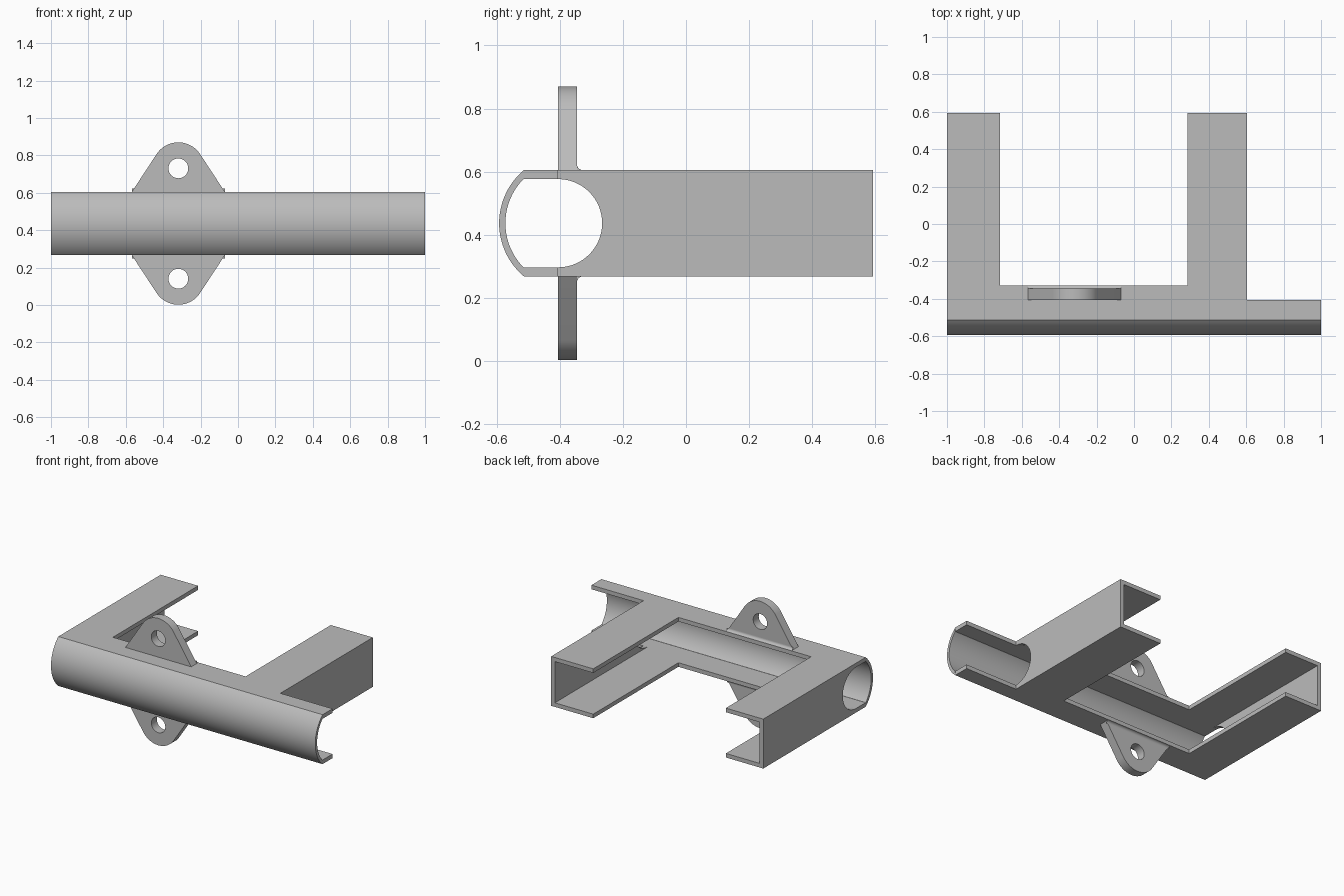
import bpy, bmesh
from math import sin, cos, acos, asin, atan2, hypot, pi, radians
from mathutils import Vector

if "Cube" in bpy.data.objects:
    bpy.data.objects.remove(bpy.data.objects["Cube"], do_unlink=True)

grey = bpy.data.materials.new("plain grey")
grey.use_nodes = True
grey.diffuse_color = (0.5, 0.5, 0.5, 1)
grey.node_tree.nodes["Principled BSDF"].inputs["Base Color"].default_value = (0.5, 0.5, 0.5, 1)

MID = 0.436          # height of the symmetry plane
OUT, INN = 0.169, 0.141   # half heights of outer and inner faces


def place(axis, a, b, d):
    """Plane coordinates a, b and depth d along the axis."""
    return Vector({"x": (d, a, b), "y": (a, d, b), "z": (a, b, d)}[axis])


def prism(name, loops, axis, lo, hi):
    """Fill the closed loops (inner loops are holes) and extrude along the axis."""
    bm = bmesh.new()
    edges = []
    for loop in loops:
        vs = [bm.verts.new(place(axis, a, b, lo)) for a, b in loop]
        edges += [bm.edges.new((v, vs[i - 1])) for i, v in enumerate(vs)]
    bmesh.ops.triangle_fill(bm, edges=edges, use_beauty=True)
    ext = bmesh.ops.extrude_face_region(bm, geom=bm.faces[:])
    moved = [g for g in ext["geom"] if isinstance(g, bmesh.types.BMVert)]
    bmesh.ops.translate(bm, verts=moved, vec=place(axis, 0, 0, hi - lo))
    bmesh.ops.recalc_face_normals(bm, faces=bm.faces[:])
    mesh = bpy.data.meshes.new(name)
    bm.to_mesh(mesh)
    bm.free()
    mesh.materials.append(grey)
    obj = bpy.data.objects.new(name, mesh)
    bpy.context.collection.objects.link(obj)
    bpy.ops.object.select_all(action="DESELECT")
    obj.select_set(True)
    bpy.context.view_layer.objects.active = obj
    bpy.ops.object.shade_smooth_by_angle(angle=radians(30))
    return obj


def arc(ca, cb, r, start, end, n=32):
    return [(ca + r * cos(start + (end - start) * i / n),
             cb + r * sin(start + (end - start) * i / n)) for i in range(n + 1)]


# Curved front shell along the whole bar
cy, r_out, r_in = -0.373, 0.22, 0.2
t_out, t_in = asin(OUT / r_out), asin(INN / r_in)
prism("front_shell", [arc(cy, MID, r_out, pi - t_out, pi + t_out)
                      + arc(cy, MID, r_in, pi + t_in, pi - t_in)], "x", -1, 1)

# Top and bottom plates: bar lips plus both arms in one outline
join = cy - r_out * cos(t_out)
STUB, LIP, BACK = -0.406, -0.328, 0.593
outline = [(-1, join), (1, join), (1, STUB), (0.605, STUB), (0.605, BACK), (0.287, BACK),
           (0.287, LIP), (-0.717, LIP), (-0.717, BACK), (-1, BACK)]

# Ear outline: round head with tangent flanks down to the plate
EAR_X, HALF, HEAD_Z, HEAD_R = -0.319, 0.249, 0.295, 0.139
drop = HEAD_Z - OUT
tangent = acos(HEAD_R / hypot(HALF, drop)) - atan2(drop, HALF)
EAR_BACK, FILLET = -0.346, 0.018

for side, s in (("top", 1), ("bottom", -1)):
    z0, z1 = sorted((MID + s * INN, MID + s * OUT))
    prism(side + "_plate", [outline], "z", z0, z1)

    head = arc(EAR_X, HEAD_Z, HEAD_R, tangent, pi - tangent)
    ear = head + [(EAR_X - HALF, OUT), (EAR_X - HALF, OUT - 0.01),
                  (EAR_X + HALF, OUT - 0.01), (EAR_X + HALF, OUT)]
    hole = arc(EAR_X, HEAD_Z, 0.053, 0, 2 * pi)[:-1]
    prism(side + "_ear", [[(a, MID + s * b) for a, b in loop] for loop in (ear, hole)],
          "y", STUB, EAR_BACK)

    # Small fillet behind the ear
    curve = arc(EAR_BACK + FILLET, OUT + FILLET, FILLET, pi, 1.5 * pi, 8)
    prism(side + "_ear_fillet", [[(a, MID + s * b) for a, b in [(EAR_BACK, OUT)] + curve]],
          "x", EAR_X - HALF, EAR_X + HALF)

# Outer arm walls, notched by the round bore
wall = ([(BACK, MID - INN), (BACK, MID + INN), (STUB, MID + INN)]
        + arc(STUB, MID, INN - 0.001, pi / 2, -pi / 2) + [(STUB, MID - INN)])
for name, lo, hi in (("right_arm_wall", -1, -0.972), ("left_arm_wall", 0.577, 0.605)):
    prism(name, [wall], "x", lo, hi)
